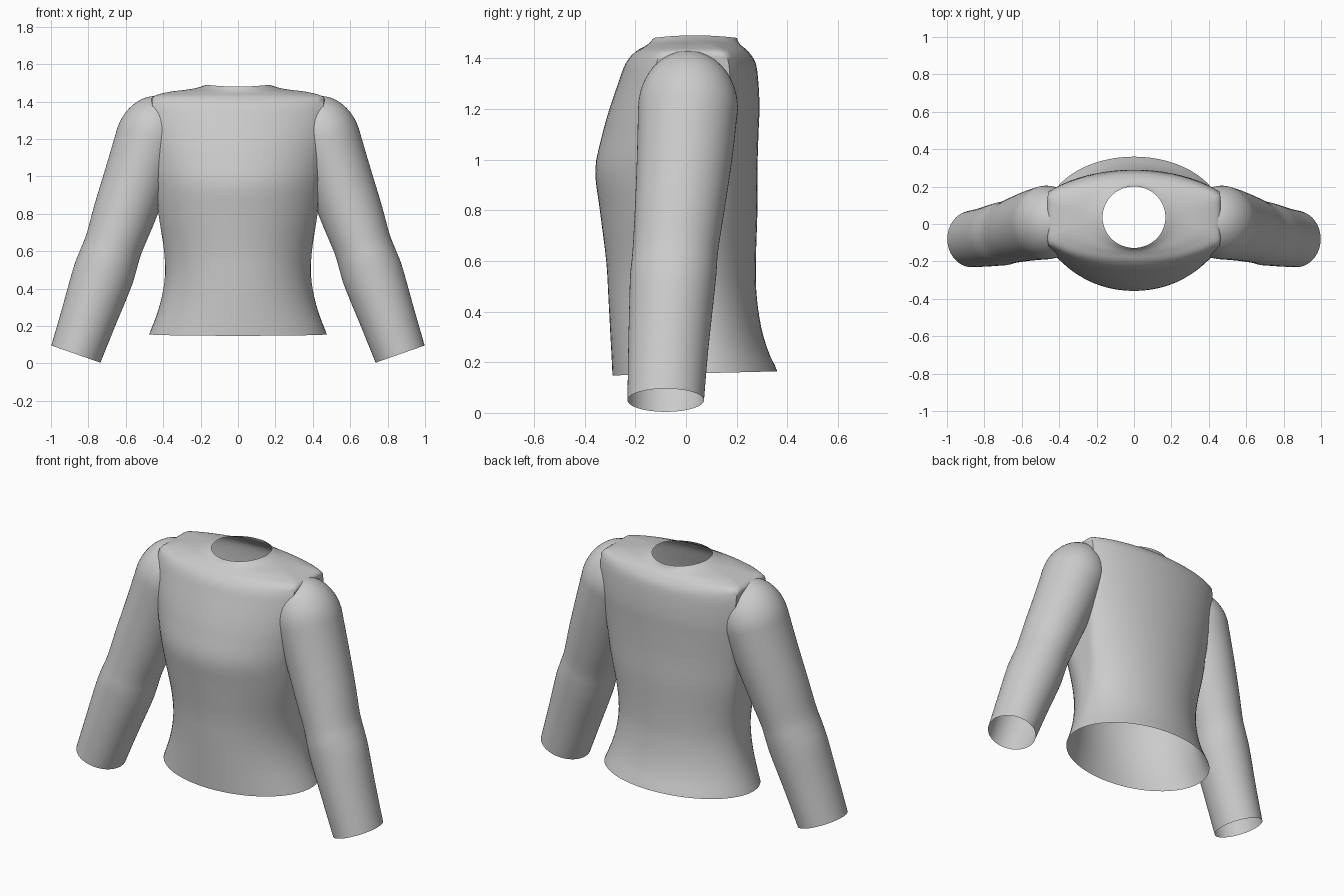
import bpy, bmesh
from math import sin, cos, pi, sqrt
from mathutils import Vector

if "Cube" in bpy.data.objects:
    bpy.data.objects.remove(bpy.data.objects["Cube"])

SEG = 64


def refine(rows, n):
    """Catmull-Rom interpolation of section parameters."""
    out = []
    for i in range(len(rows) - 1):
        p = [Vector(rows[min(max(k, 0), len(rows) - 1)]) for k in range(i - 1, i + 3)]
        for s in range(n):
            t = s / n
            out.append(0.5 * (2 * p[1] + (p[2] - p[0]) * t
                              + (2 * p[0] - 5 * p[1] + 4 * p[2] - p[3]) * t * t
                              + (3 * p[1] - p[0] - 3 * p[2] + p[3]) * t ** 3))
    return out + [Vector(rows[-1])]


def loft(name, rings, cap_start=False, angle=0.9):
    """Skin a list of point rings into an open tube."""
    bm = bmesh.new()
    vs = [[bm.verts.new(p) for p in r] for r in rings]
    for a, b in zip(vs, vs[1:]):
        for j in range(SEG):
            k = (j + 1) % SEG
            bm.faces.new((a[j], a[k], b[k], b[j]))
    if cap_start:
        bm.faces.new(vs[0])
    bmesh.ops.recalc_face_normals(bm, faces=bm.faces)
    me = bpy.data.meshes.new(name)
    bm.to_mesh(me)
    bm.free()
    ob = bpy.data.objects.new(name, me)
    bpy.context.collection.objects.link(ob)
    bpy.ops.object.select_all(action='DESELECT')
    ob.select_set(True)
    bpy.context.view_layer.objects.active = ob
    bpy.ops.object.shade_smooth_by_angle(angle=angle)
    return ob


# Torso: z, ellipse half-width, side clip, front y, back y
body = [
    (0.155, 0.475, 0.475, -0.29, 0.36),
    (0.30, 0.422, 0.422, -0.298, 0.306),
    (0.45, 0.395, 0.392, -0.306, 0.280),
    (0.60, 0.405, 0.395, -0.315, 0.276),
    (0.80, 0.45, 0.425, -0.34, 0.282),
    (0.96, 0.48, 0.435, -0.358, 0.282),
    (1.10, 0.51, 0.44, -0.33, 0.286),
    (1.20, 0.53, 0.445, -0.302, 0.290),
    (1.30, 0.545, 0.453, -0.268, 0.286),
    (1.38, 0.55, 0.460, -0.238, 0.275),
    (1.425, 0.54, 0.455, -0.20, 0.247),
    (1.447, 0.42, 0.385, -0.162, 0.222),
    (1.462, 0.25, 0.25, -0.142, 0.208),
    (1.480, 0.168, 0.168, -0.128, 0.201),
]
YC = 0.035
rings = []
for z, a, clip, yf, yb in refine(body, 4):
    ring = []
    for j in range(SEG):
        t = 2 * pi * j / SEG
        x = max(-clip, min(clip, a * cos(t)))
        y = YC + sin(t) * ((yb - YC) if sin(t) > 0 else (YC - yf))
        dz = 0.025 * y if z < 0.2 else 0
        if z > 1.44:
            dz = 0.01 * (x / clip) ** 2 * (z - 1.44) / 0.04
        ring.append((x, y, z + dz))
    rings.append(ring)
loft("torso", rings)

# Sleeve: axis z, centre y, radius across, radius in depth
arm = [
    (1.20, 0.008, 0.185, 0.197),
    (1.00, -0.006, 0.175, 0.188),
    (0.80, -0.025, 0.167, 0.177),
    (0.64, -0.042, 0.156, 0.169),
    (0.55, -0.050, 0.160, 0.170),
    (0.46, -0.056, 0.163, 0.167),
    (0.25, -0.070, 0.150, 0.158),
    (0.05, -0.080, 0.139, 0.151),
]
DX, DZ = 0.33, -0.944


def sleeve_ring(cx, cy, cz, r, ry, side):
    return [(side * (cx - DZ * r * cos(2 * pi * j / SEG)),
             cy + ry * sin(2 * pi * j / SEG),
             cz + DX * r * cos(2 * pi * j / SEG)) for j in range(SEG)]


for side, label in ((1, "left_sleeve"), (-1, "right_sleeve")):
    rings = []
    # rounded shoulder cap
    for i in range(12):
        u = pi / 2 * (1 - i / 12) * 0.985
        h = -0.235 * sin(u)
        rings.append(sleeve_ring(0.47 + DX * h, 0.008, 1.20 + DZ * h,
                                 0.185 * cos(u), 0.197 * cos(u), side))
    # straight arm tube with elbow bulge
    for z, cy, r, ry in refine(arm, 5):
        rings.append(sleeve_ring(0.47 + 0.345 * (1.20 - z), cy, z, r, ry, side))
    loft(label, rings, cap_start=True)
